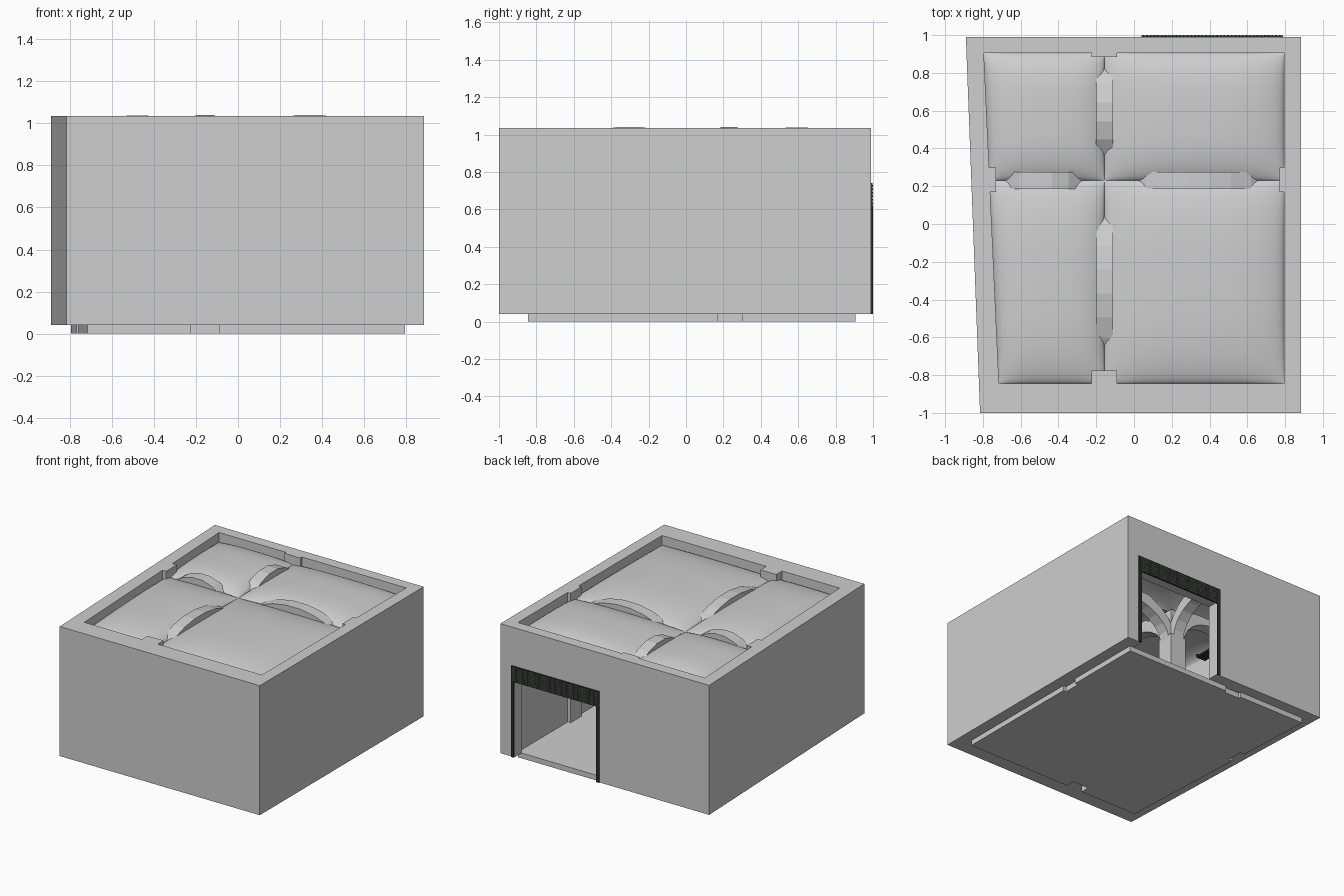
import bpy, bmesh, math

if "Cube" in bpy.data.objects:
    bpy.data.objects.remove(bpy.data.objects["Cube"])


def material(name, rgb):
    m = bpy.data.materials.new(name)
    m.diffuse_color = (*rgb, 1)
    m.use_nodes = True
    m.node_tree.nodes["Principled BSDF"].inputs["Base Color"].default_value = m.diffuse_color
    return m


STONE = material("pale_stone", (0.62, 0.62, 0.62))
DARK = material("dark_iron", (0.025, 0.03, 0.025))
GREEN = material("grey_green_stud", (0.07, 0.09, 0.06))


def finish(name, bm, mat):
    mesh = bpy.data.meshes.new(name)
    bmesh.ops.recalc_face_normals(bm, faces=bm.faces)
    bm.to_mesh(mesh)
    bm.free()
    ob = bpy.data.objects.new(name, mesh)
    mesh.materials.append(mat)
    bpy.context.collection.objects.link(ob)
    return ob


def add_prism(bm, bottom, top):
    """Solid between two matching rings of points."""
    a = [bm.verts.new(p) for p in bottom]
    b = [bm.verts.new(p) for p in top]
    bm.faces.new(a[::-1])
    bm.faces.new(b)
    for i in range(len(a)):
        j = (i + 1) % len(a)
        bm.faces.new((a[i], a[j], b[j], b[i]))


def add_box(bm, x0, x1, y0, y1, z0, z1):
    ring = [(x0, y0), (x1, y0), (x1, y1), (x0, y1)]
    add_prism(bm, [(*p, z0) for p in ring], [(*p, z1) for p in ring])


def boxes(name, mat, *dims):
    bm = bmesh.new()
    for d in dims:
        add_box(bm, *d)
    return finish(name, bm, mat)


def prism(name, ring, z0, z1, mat=STONE):
    bm = bmesh.new()
    add_prism(bm, [(*p, z0) for p in ring], [(*p, z1) for p in ring])
    return finish(name, bm, mat)


def cut(ob, cutter):
    mod = ob.modifiers.new("cut", "BOOLEAN")
    mod.object, mod.operation, mod.solver = cutter, "DIFFERENCE", "EXACT"
    bpy.context.view_layer.objects.active = ob
    bpy.ops.object.modifier_apply(modifier=mod.name)
    bpy.data.objects.remove(cutter)


def left_wall(y):
    """Inner face of the slanting left wall."""
    return -0.715 - 0.08 * (y + 0.845) / 1.75


PX0, PX1, PY0, PY1 = -0.225, -0.09, 0.17, 0.30   # pillar footprint
CX, CY = -0.157, 0.23                            # vault seams
FRONT, BACK, RIGHT = -0.845, 0.905, 0.795        # inner wall faces
TOP, FLOOR = 1.035, 0.04

# Room outline, stepping in around the four wall piers
outer = [(-0.815, -1), (0.885, -1), (0.885, 0.99), (-0.89, 0.99)]
inner = [(left_wall(FRONT), FRONT), (PX0, FRONT), (PX0, -0.775), (PX1, -0.775), (PX1, FRONT),
         (RIGHT, FRONT), (RIGHT, PY0), (0.77, PY0), (0.77, PY1), (RIGHT, PY1),
         (RIGHT, BACK), (PX1, BACK), (PX1, 0.885), (PX0, 0.885), (PX0, BACK),
         (left_wall(BACK), BACK), (left_wall(PY1), PY1), (-0.73, PY1), (-0.73, PY0),
         (left_wall(PY0), PY0)]

# Walls with the doorway, and the floor slab
walls = prism("walls", outer, FLOOR, TOP)
cut(walls, prism("room_cutter", inner, -0.2, 1.3))
cut(walls, boxes("door_cutter", STONE, (0.065, 0.765, 0.85, 1.1, -0.2, 0.63)))
prism("floor", inner, 0, FLOOR)

# Central pillar with a narrower core under the vault crossing
boxes("pillar", STONE, (PX0, PX1, PY0, PY1, FLOOR, 0.74),
      (CX - 0.045, CX + 0.045, CY - 0.045, CY + 0.045, 0.74, 0.955))


# Arches made of wedge stones
def arch(name, start, end, across, along_x, stones):
    bm = bmesh.new()
    mid, half, spring, w = (start + end) / 2, (end - start) / 2, 0.71, 0.045

    def section(i):
        a = math.pi * i / stones
        ring = []
        for grow, rise, side in ((0, .235, -w), (0, .235, w), (.06, .332, w), (.06, .332, -w)):
            s = mid - (half + grow) * math.cos(a)
            z = spring + rise * math.sin(a)
            ring.append((s, across + side, z) if along_x else (across + side, s, z))
        return ring

    for i in range(stones):
        add_prism(bm, section(i), section(i + 1))
    finish(name, bm, STONE)


arch("arch_front", -0.775, PY0, CX, False, 13)
arch("arch_back", PY1, 0.885, CX, False, 11)
arch("arch_left", -0.73, PX0, CY, True, 11)
arch("arch_right", PX1, 0.77, CY, True, 13)


# Pillow-shaped vault sheet over each bay
def vault(name, y0, y1, is_left, n=28):
    bm = bmesh.new()
    grid = []
    for j in range(n + 1):
        v = math.sin(math.pi * (j / n - 0.5))
        y = y0 + (y1 - y0) * (v + 1) / 2
        x0, x1 = (left_wall(y), CX) if is_left else (CX, RIGHT)
        row = []
        for i in range(n + 1):
            u = math.sin(math.pi * (i / n - 0.5))
            bulge = max(0, (1 - abs(u) ** 3) * (1 - abs(v) ** 3)) ** 0.6
            row.append(bm.verts.new((x0 + (x1 - x0) * (u + 1) / 2, y, 0.96 + 0.072 * bulge)))
        grid.append(row)
    for j in range(n):
        for i in range(n):
            f = bm.faces.new((grid[j][i], grid[j][i + 1], grid[j + 1][i + 1], grid[j + 1][i]))
            f.smooth = True
    finish(name, bm, STONE)


vault("vault_front_left", FRONT, CY, True)
vault("vault_front_right", FRONT, CY, False)
vault("vault_back_left", CY, BACK, True)
vault("vault_back_right", CY, BACK, False)

# Door surround: two posts and a studded head
boxes("door_frame", DARK, (0.04, 0.065, 0.988, 0.999, FLOOR, 0.62),
      (0.765, 0.79, 0.988, 0.999, FLOOR, 0.62), (0.04, 0.79, 0.988, 0.998, 0.62, 0.74))
cols, rows = 38, 6
boxes("door_head_studs", GREEN,
      *[(0.045 + c * 0.0195, 0.045 + c * 0.0195 + 0.009, 0.997, 1.0,
         0.627 + r * 0.019, 0.627 + r * 0.019 + 0.009) for c in range(cols) for r in range(rows)])

# Slatted rack on the inside of the back wall beside the door
boxes("wall_rack", DARK, *[(-0.05 + i * 0.022, -0.038 + i * 0.022, 0.72, BACK, 0.31, 0.325)
                           for i in range(4)],
      (-0.05, 0.03, 0.72, 0.735, 0.325, 0.335), (-0.05, 0.03, 0.88, BACK, 0.325, 0.335))
